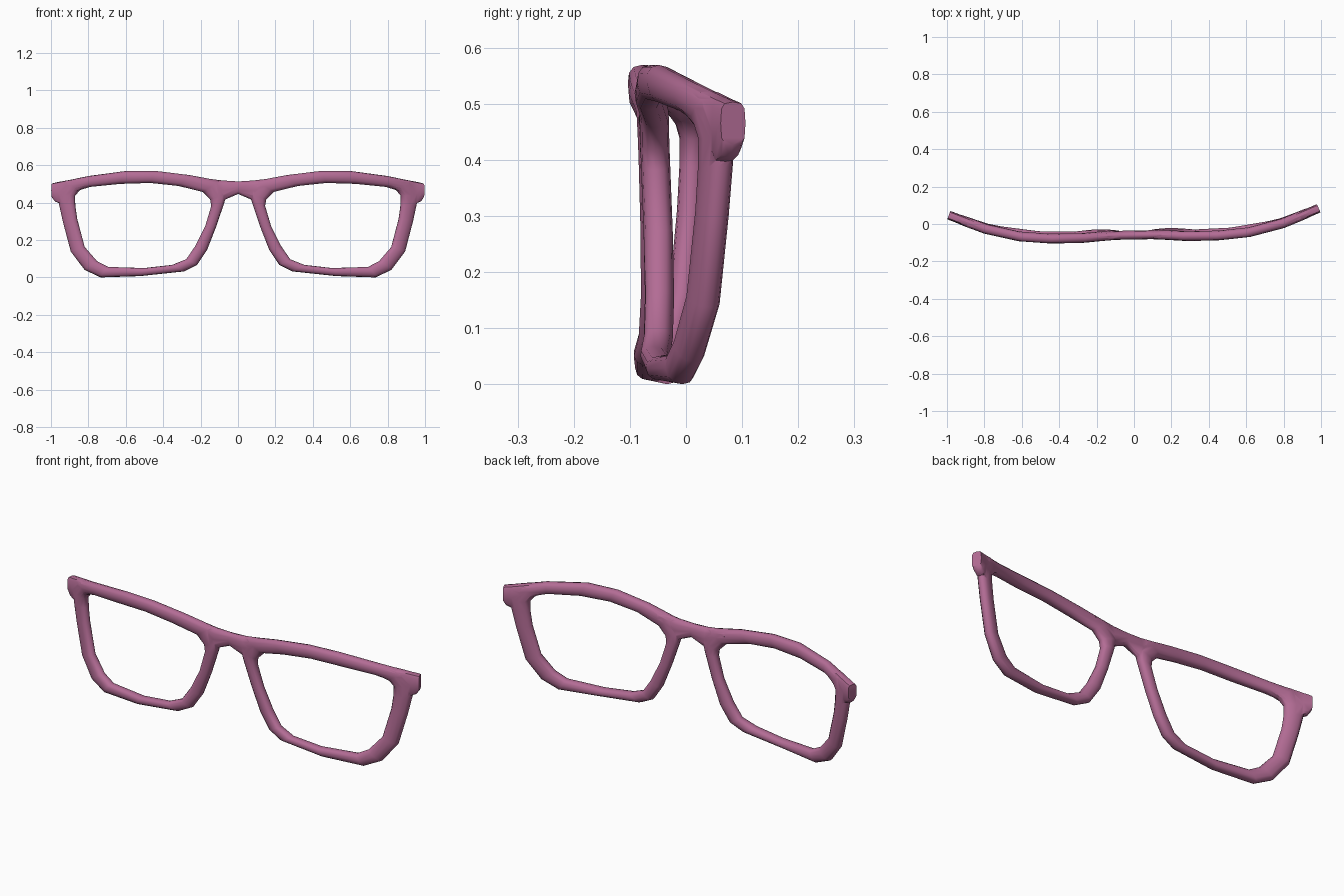
import bpy, bmesh, math
from mathutils import Vector, Matrix

if "Cube" in bpy.data.objects:
    bpy.data.objects.remove(bpy.data.objects["Cube"])

mat = bpy.data.materials.new("frame_pink")
mat.diffuse_color = (0.45, 0.15, 0.30, 1)
mat.use_nodes = True
mat.node_tree.nodes["Principled BSDF"].inputs["Base Color"].default_value = mat.diffuse_color

# Face-form wrap: depth of the frame's mid surface against |x|
WRAP = [(0, -.06), (.18, -.06), (.35, -.076), (.6, -.058), (.8, -.010), (1.0, .070), (1.2, .15)]


def wrap(x):
    x = abs(x)
    for (a, ya), (b, yb) in zip(WRAP, WRAP[1:]):
        if x <= b:
            return ya + (yb - ya) * (x - a) / (b - a)
    return WRAP[-1][1]


def on_surface(x, z, d):
    """Point on the curved mid surface, offset by d along its normal."""
    y = wrap(x) - .04 * (1 - abs(x)) * (z - .5)
    slope = (wrap(x + .05) - wrap(x - .05)) / .1
    n = Vector((-slope, 1, 0)).normalized()
    return Vector((x, y, z)) + n * d


def tube(name, pairs, depth, closed, side=1, power=.85, n=12):
    """Rounded tube through (inner x, z, outer x, z) stations; low power is boxier."""
    bm = bmesh.new()
    rings = []
    for xi, zi, xo, zo in pairs:
        ring = []
        for k in range(n):
            a = 2 * math.pi * k / n
            c, s = math.cos(a), math.sin(a)
            c = math.copysign(abs(c) ** power, c)
            s = math.copysign(abs(s) ** power, s)
            x = (xi + xo) / 2 + (xo - xi) / 2 * c
            z = (zi + zo) / 2 + (zo - zi) / 2 * c
            ring.append(bm.verts.new(on_surface(side * x, z, depth * s)))
        rings.append(ring)
    count = len(rings)
    for i in range(count if closed else count - 1):
        a, b = rings[i], rings[(i + 1) % count]
        for k in range(n):
            bm.faces.new((a[k], a[(k + 1) % n], b[(k + 1) % n], b[k]))
    if not closed:
        bm.faces.new(rings[0])
        bm.faces.new(rings[-1])
    bmesh.ops.recalc_face_normals(bm, faces=bm.faces)
    me = bpy.data.meshes.new(name)
    bm.to_mesh(me)
    bm.free()
    ob = bpy.data.objects.new(name, me)
    bpy.context.collection.objects.link(ob)
    me.materials.append(mat)
    return ob


# Lens rim: inner and outer outline points, paired
RIM = [(.87, .39, .955, .39), (.86, .316, .935, .30), (.82, .166, .893, .14),
       (.754, .09, .82, .043), (.695, .059, .735, .003), (.503, .053, .524, .01),
       (.353, .07, .29, .035), (.278, .10, .22, .07), (.23, .17, .166, .15),
       (.176, .278, .118, .273), (.144, .385, .075, .40), (.15, .42, .06, .45),
       (.19, .46, .10, .52), (.32, .492, .26, .55), (.47, .508, .44, .572),
       (.63, .503, .60, .572), (.79, .487, .80, .545), (.845, .47, .92, .52),
       (.87, .44, .965, .44)]
# Flat-ended lug at the outer top corner: x, low z, high z
LUG = [(.80, .495, .535), (.89, .445, .526), (.95, .397, .515), (.975, .408, .510), (.989, .43, .506)]
# Bridge between the rims, half of it
BRIDGE = [(0, .449, .516), (.08, .415, .521), (.14, .44, .528), (.19, .475, .532)]

parts = []
for side in (-1, 1):
    parts.append(tube("lens_rim", RIM, .026, True, side))
    parts.append(tube("end_lug", [(x, a, x, b) for x, a, b in LUG], .024, False, side, .55))
full = [(-x, a, b) for x, a, b in BRIDGE[:0:-1]] + BRIDGE
parts.insert(0, tube("glasses_frame", [(x, a, x, b) for x, a, b in full], .024, False))

# Fuse everything into one continuous frame
frame, others = parts[0], parts[1:]
for o in others:
    m = frame.modifiers.new("fuse", 'BOOLEAN')
    m.operation = 'UNION'
    m.solver = 'EXACT'
    m.object = o
bpy.context.view_layer.update()
fused = bpy.data.meshes.new_from_object(frame.evaluated_get(bpy.context.evaluated_depsgraph_get()))
frame.modifiers.clear()
frame.data = fused
for o in others:
    bpy.data.objects.remove(o)

# Slight twist about z, then stand on the ground
fused.transform(Matrix.Rotation(.0185, 4, 'Z'))
fused.transform(Matrix.Translation((0, 0, -min(v.co.z for v in fused.vertices))))

bpy.context.view_layer.objects.active = frame
frame.select_set(True)
bpy.ops.object.shade_smooth_by_angle(angle=math.radians(50))
